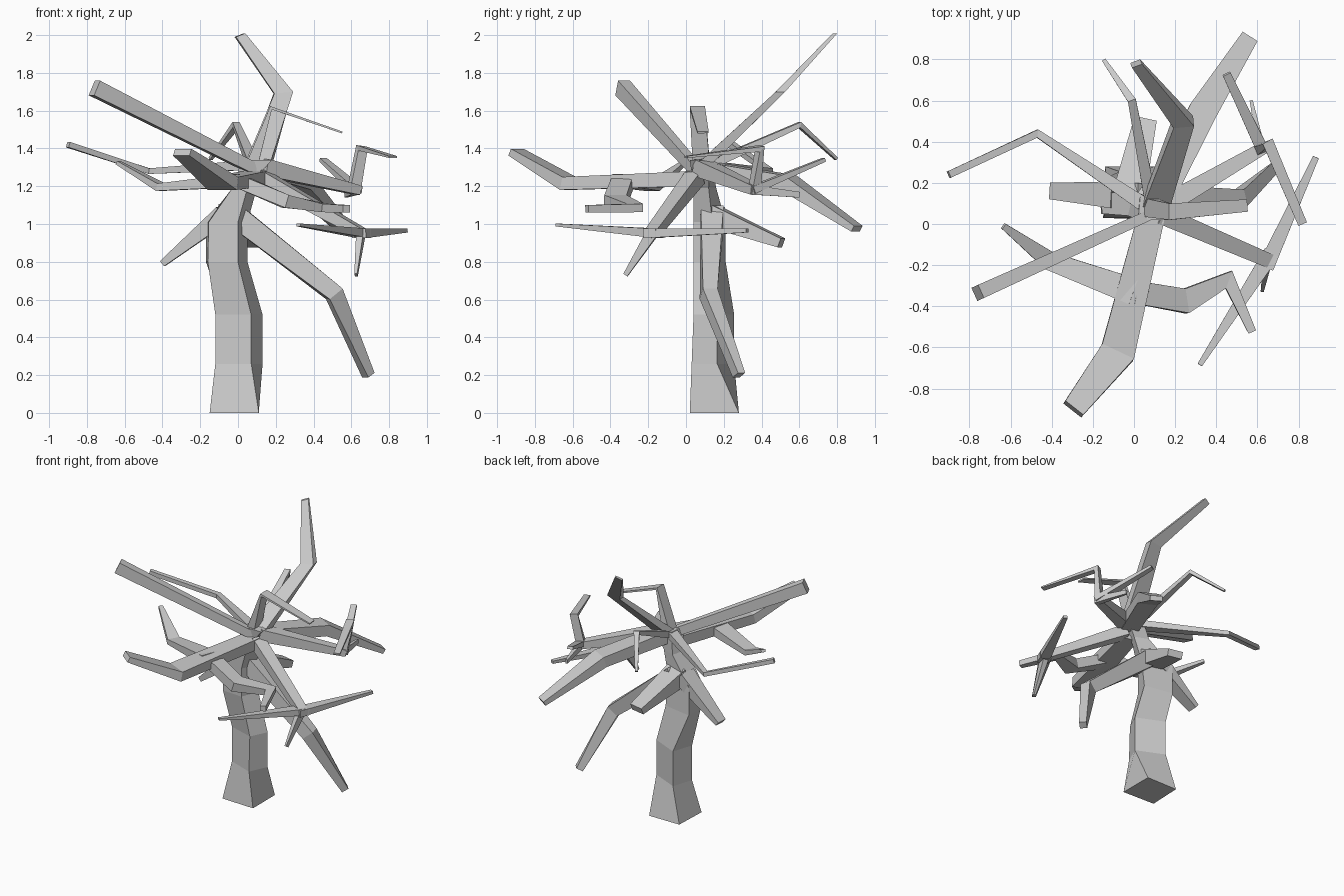
import bpy
from mathutils import Vector

UP = Vector((0, 0, 1))


def skin(name, rings):
    # four-sided tube through a list of rings, capped at both ends
    verts = [p for ring in rings for p in ring]
    faces = [(3, 2, 1, 0)]
    for r in range(len(rings) - 1):
        a = r * 4
        for i in range(4):
            j = (i + 1) % 4
            faces.append((a + i, a + j, a + 4 + j, a + 4 + i))
    e = len(verts) - 4
    faces.append((e, e + 1, e + 2, e + 3))
    mesh = bpy.data.meshes.new(name)
    mesh.from_pydata(verts, [], faces)
    obj = bpy.data.objects.new(name, mesh)
    bpy.context.collection.objects.link(obj)


def branch(name, *pts, normal=None, side=None):
    # each point: x, y, z, width across, height
    c = [Vector(p[:3]) for p in pts]
    rings = []
    for i, p in enumerate(pts):
        t = Vector()
        if i:
            t += (c[i] - c[i - 1]).normalized()
        if i < len(c) - 1:
            t += (c[i + 1] - c[i]).normalized()
        t.normalize()
        u = Vector(side) if side else t.cross(UP)
        u = (u - t * u.dot(t)).normalized()
        v = (Vector(normal) if normal else u).cross(u if normal else t).normalized()
        if normal and v.dot(t) < 0:
            v = -v
        u, v = u * p[3] / 2, v * p[4] / 2
        ring = [c[i] - u - v, c[i] + u - v, c[i] + u + v, c[i] - u + v]
        if (ring[1] - ring[0]).cross(ring[3] - ring[0]).dot(t) < 0:
            ring = [ring[0], ring[3], ring[2], ring[1]]
        rings.append(ring)
    skin(name, rings)


# Trunk: four corners at each height
trunk = [
    (0.00, (-.15, .03), (.11, .02), (.11, .28), (-.14, .28)),
    (0.26, (-.12, .10), (.07, .03), (.13, .165), (-.07, .255)),
    (0.52, (-.12, .10), (.07, .04), (.13, .165), (-.07, .255)),
    (0.80, (-.16, .05), (.00, .04), (.05, .17), (-.17, .21)),
    (1.01, (-.155, .05), (.00, .04), (.05, .14), (-.17, .21)),
    (1.19, (-.03, .04), (.05, .04), (.10, .12), (.00, .16)),
    (1.34, (.02, .02), (.18, .02), (.18, .13), (.03, .13)),
]
skin("trunk", [[Vector((x, y, z)) for x, y in q] for z, *q in trunk])

# Crown branches
branch("top_branch", (.11, .10, 1.32, .13, .08), (.24, .495, 1.695, .10, .05),
       (.01, .78, 2.0, .055, .025), normal=(0, 0, 1), side=(1, 0, 0))
branch("back_thin_branch", (.08, .12, 1.31, .06, .05), (-.01, .60, 1.525, .04, .03),
       (-.145, .795, 1.345, .02, .015))
branch("back_wide_branch", (.11, .08, 1.29, .12, .09), (.33, .54, 1.22, .14, .08),
       (.56, .905, .975, .085, .035))
branch("upper_hook_branch", (.08, .08, 1.33, .09, .06), (.175, .06, 1.615, .08, .02),
       (.55, .09, 1.485, .06, .01), side=(0, 1, 0))
branch("left_high_branch", (.09, .05, 1.29, .05, .06), (-.76, -.335, 1.72, .07, .085))
branch("left_back_branch", (.04, .10, 1.31, .07, .05), (-.47, .44, 1.28, .04, .03),
       (-.90, .24, 1.42, .035, .03))

# Right branch with its twigs
branch("right_branch", (.13, .08, 1.30, .10, .09), (.63, .37, 1.18, .06, .05))
branch("right_upright_twig", (.61, .36, 1.16, .06, .05), (.655, .39, 1.40, .055, .04),
       (.82, .00, 1.355, .045, .01), side=(.92, .38, 0))
branch("right_back_twig", (.63, .35, 1.18, .06, .04), (.45, .73, 1.34, .04, .02))
branch("right_low_twig", (.62, .36, 1.18, .04, .05), (.57, .60, 1.155, .015, .03))

# Front right branch with three spread twigs
branch("front_right_branch", (.12, .05, 1.25, .09, .08), (.66, -.18, .95, .07, .05))
branch("front_right_outer_twig", (.64, -.21, .95, .08, .05), (.885, .325, .965, .03, .02))
branch("front_right_inner_twig", (.67, -.14, .95, .08, .05), (.32, -.685, .995, .025, .015))
branch("front_right_down_twig", (.65, -.18, .95, .04, .06), (.625, -.32, .73, .015, .025))

# Front limb with its side branches
branch("front_limb", (.09, .06, 1.24, .13, .08), (-.08, -.625, 1.215, .17, .07),
       (-.295, -.90, 1.38, .11, .04))
branch("front_limb_left_branch", (.00, -.33, 1.23, .13, .07), (-.41, -.18, 1.195, .09, .04),
       (-.635, -.01, 1.325, .03, .02))
branch("front_limb_right_branch", (.00, -.33, 1.23, .11, .07), (.25, -.375, 1.12, .12, .07),
       (.46, -.27, 1.085, .09, .045), (.575, -.525, 1.08, .04, .04))

# Lower trunk branches
branch("low_right_branch", (-.02, .14, 1.05, .12, .12), (.51, .12, .63, .08, .09),
       (.69, .28, .20, .05, .05))
branch("low_left_branch", (-.08, .14, 1.05, .13, .10), (-.40, .16, .79, .08, .035))
branch("low_back_branch", (-.03, .12, 1.05, .16, .12), (.055, .505, .90, .11, .05))
